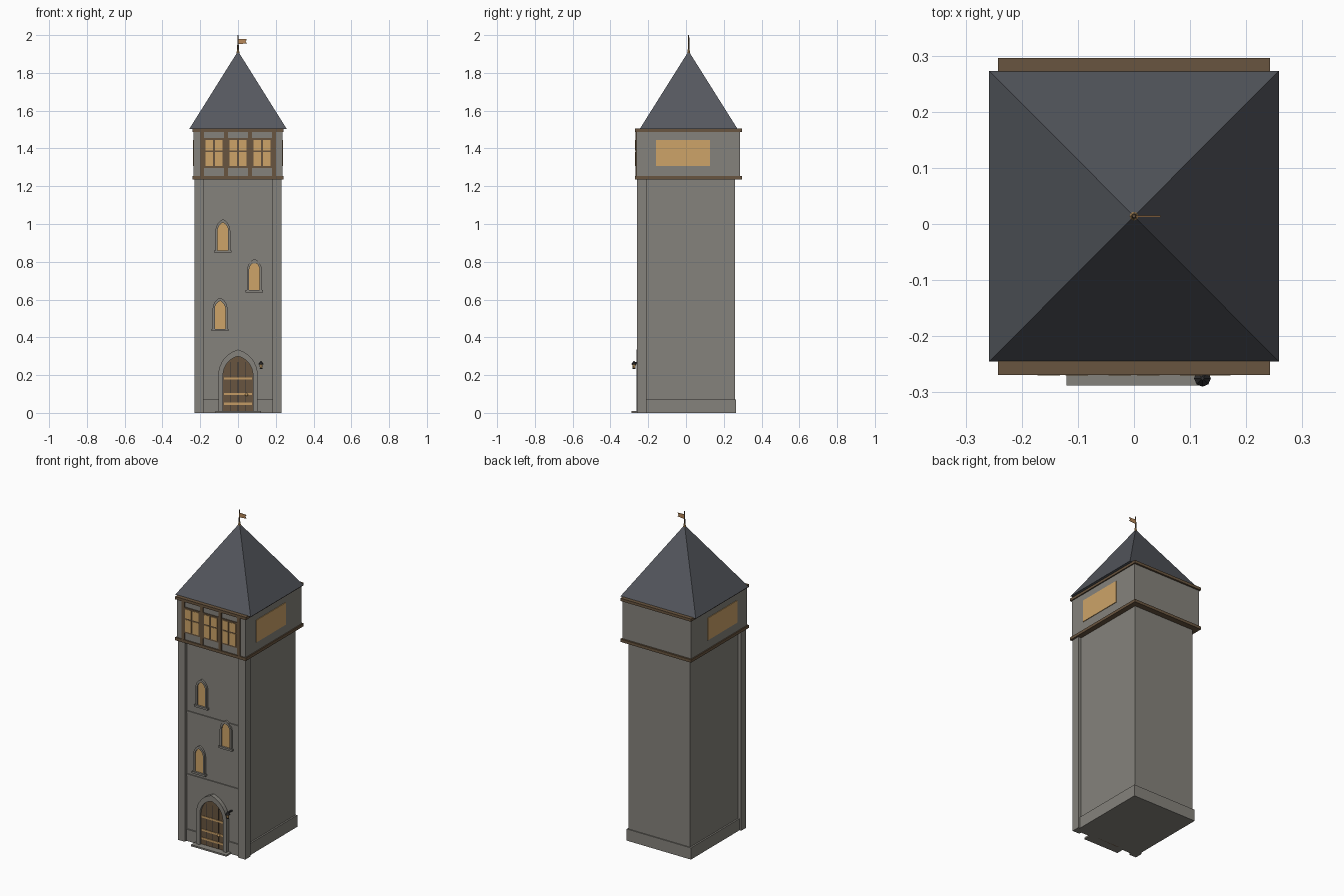
import bpy, bmesh, math

if "Cube" in bpy.data.objects:
    bpy.data.objects.remove(bpy.data.objects["Cube"])

def mat(name, r, g, b):
    m = bpy.data.materials.new(name)
    m.diffuse_color = (r, g, b, 1)
    m.use_nodes = True
    m.node_tree.nodes["Principled BSDF"].inputs["Base Color"].default_value = m.diffuse_color
    return m

STONE = mat("stone", 0.235, 0.225, 0.2)
SLATE = mat("slate", 0.09, 0.097, 0.113)
TIMBER = mat("timber", 0.14, 0.09, 0.05)
GLOW = mat("lit_glass", 0.61, 0.37, 0.14)
BRASS = mat("brass", 0.55, 0.33, 0.13)
IRON = mat("iron", 0.03, 0.03, 0.032)
FLAG = mat("flag_cloth", 0.48, 0.25, 0.1)

def finish(name, bm, m):
    bmesh.ops.recalc_face_normals(bm, faces=bm.faces)
    me = bpy.data.meshes.new(name)
    bm.to_mesh(me)
    bm.free()
    me.materials.append(m)
    ob = bpy.data.objects.new(name, me)
    bpy.context.collection.objects.link(ob)
    return ob

def box(name, x0, x1, y0, y1, z0, z1, m):
    bm = bmesh.new()
    bmesh.ops.create_cube(bm, size=1)
    for v in bm.verts:
        v.co = (x0 if v.co.x < 0 else x1, y0 if v.co.y < 0 else y1, z0 if v.co.z < 0 else z1)
    return finish(name, bm, m)

def cone(name, x, y, z0, z1, r0, r1, n, m):
    bm = bmesh.new()
    bmesh.ops.create_cone(bm, cap_ends=True, segments=n, radius1=r0, radius2=r1, depth=z1 - z0)
    bmesh.ops.translate(bm, verts=bm.verts, vec=(x, y, (z0 + z1) / 2))
    return finish(name, bm, m)

def arch(cx, hw, z0, spring, top, n=8):
    """Pointed arch outline, from bottom right over the tip to bottom left."""
    h = top - spring
    r = (hw * hw + h * h) / (2 * hw)
    end = math.atan2(h, r - hw)
    half = [(hw - r + r * math.cos(end * i / n), spring + r * math.sin(end * i / n))
            for i in range(n + 1)]
    right = [(hw, z0)] + half
    return [(cx + x, z) for x, z in right] + [(cx - x, z) for x, z in reversed(right[:-1])]

def plate(name, pts, y0, y1, m):
    """Outline in the xz plane, extruded along y."""
    bm = bmesh.new()
    f = bm.faces.new([bm.verts.new((x, y0, z)) for x, z in pts])
    g = bmesh.ops.extrude_face_region(bm, geom=[f])["geom"]
    bmesh.ops.translate(bm, verts=[e for e in g if isinstance(e, bmesh.types.BMVert)], vec=(0, y1 - y0, 0))
    return finish(name, bm, m)

def ring(name, outer, inner, y0, y1, m):
    """Arched band between two matching outlines."""
    bm = bmesh.new()
    rows = [[bm.verts.new((x, y, z)) for x, z in pts]
            for pts, y in ((outer, y0), (inner, y0), (inner, y1), (outer, y1))]
    for i in range(len(outer) - 1):
        for k in range(4):
            a, b = rows[k], rows[(k + 1) % 4]
            bm.faces.new((a[i], a[i + 1], b[i + 1], b[i]))
    for i in (0, -1):
        bm.faces.new([r[i] for r in rows])
    return finish(name, bm, m)

WALL = -0.235  # front wall plane

# Shaft, plinth, corner piers and string courses
box("shaft", -0.21, 0.21, WALL, 0.26, 0, 1.24, STONE)
box("plinth", -0.22, 0.22, -0.243, 0.266, 0, 0.072, STONE)
for s, side in ((-1, "left"), (1, "right")):
    box("corner_pier_" + side, *sorted((s * 0.183, s * 0.231)), -0.259, -0.21, 0, 1.24, STONE)
for z in (0.4, 0.79):
    box("string_course", -0.185, 0.185, WALL - 0.006, WALL + 0.01, z, z + 0.014, STONE)

# Upper storey with timber bands
box("upper_storey", -0.235, 0.235, -0.262, 0.285, 1.24, 1.5, STONE)
box("lower_band", -0.242, 0.242, -0.269, 0.296, 1.235, 1.253, TIMBER)
box("upper_band", -0.242, 0.242, -0.269, 0.296, 1.488, 1.505, TIMBER)
for x in (-0.19, -0.063, 0.063, 0.19):
    box("timber_post", x - 0.01, x + 0.01, -0.268, -0.255, 1.25, 1.49, TIMBER)

# Front casement windows, four panes each
for cx in (-0.127, 0, 0.127):
    box("casement_frame", cx - 0.053, cx + 0.053, -0.267, -0.255, 1.297, 1.455, TIMBER)
    for sx in (-1, 1):
        for z0, z1 in ((1.307, 1.382), (1.39, 1.446)):
            box("casement_pane", cx + sx * 0.025 - 0.02, cx + sx * 0.025 + 0.02,
                -0.27, -0.266, z0, z1, GLOW)

# Side window panels
for s, side in ((-1, "left"), (1, "right")):
    box("side_window_" + side, *sorted((s * 0.23, s * 0.239)), -0.16, 0.127, 1.308, 1.445, GLOW)

# Pyramid roof
bm = bmesh.new()
base = [bm.verts.new(p) for p in ((-0.258, -0.245, 1.503), (0.258, -0.245, 1.503),
                                  (0.258, 0.273, 1.503), (-0.258, 0.273, 1.503))]
tip = bm.verts.new((0, 0.014, 1.915))
bm.faces.new(base)
for i in range(4):
    bm.faces.new((base[i], base[(i + 1) % 4], tip))
finish("roof", bm, SLATE)

# Flagpole and flag
cone("flagpole", 0, 0.014, 1.89, 2.0, 0.005, 0.003, 8, TIMBER)
cone("pole_collar", 0, 0.014, 1.905, 1.925, 0.008, 0.005, 8, BRASS)
plate("flag", [(0, 1.952), (0.047, 1.956), (0.04, 1.967), (0.047, 1.978), (0, 1.98)], 0.0125, 0.0155, FLAG)

# Small arched windows
for cx, z in ((-0.08, 0.85), (0.087, 0.64), (-0.095, 0.435)):
    outer = arch(cx, 0.039, z, z + 0.115, z + 0.175)
    inner = arch(cx, 0.028, z, z + 0.115, z + 0.158)
    ring("arched_window_frame", outer, inner, WALL - 0.012, WALL + 0.01, STONE)
    plate("arched_window_glass", inner, WALL - 0.004, WALL + 0.005, GLOW)
    box("arched_window_sill", cx - 0.046, cx + 0.046, WALL - 0.016, WALL + 0.01, z - 0.002, z + 0.01, STONE)

# Doorway: surround, door, straps, handle and step
door = arch(0, 0.079, 0, 0.2, 0.3)
ring("door_surround", arch(0, 0.104, 0, 0.2, 0.335), door, -0.261, WALL + 0.01, STONE)
plate("door", door, -0.247, WALL + 0.005, TIMBER)
for z in (0.048, 0.1, 0.182):
    box("door_strap", -0.075, 0.075, -0.25, -0.245, z - 0.006, z + 0.006, BRASS)
for x in (-0.04, 0, 0.04):
    box("plank_gap", x - 0.0015, x + 0.0015, -0.248, -0.245, 0.01, 0.27, IRON)
bm = bmesh.new()
bmesh.ops.create_uvsphere(bm, u_segments=10, v_segments=6, radius=0.008)
bmesh.ops.translate(bm, verts=bm.verts, vec=(0.045, -0.254, 0.097))
finish("door_handle", bm, BRASS)
box("door_step", -0.12, 0.122, -0.288, WALL, 0, 0.01, STONE)

# Wall lantern
LX, LY = 0.122, -0.275
box("lantern_bracket", LX - 0.004, LX + 0.004, LY, WALL, 0.262, 0.269, IRON)
cone("lantern_cap", LX, LY, 0.256, 0.274, 0.015, 0.003, 8, IRON)
cone("lantern_glass", LX, LY, 0.237, 0.257, 0.007, 0.01, 6, GLOW)
cone("lantern_base", LX, LY, 0.232, 0.238, 0.007, 0.009, 6, IRON)
